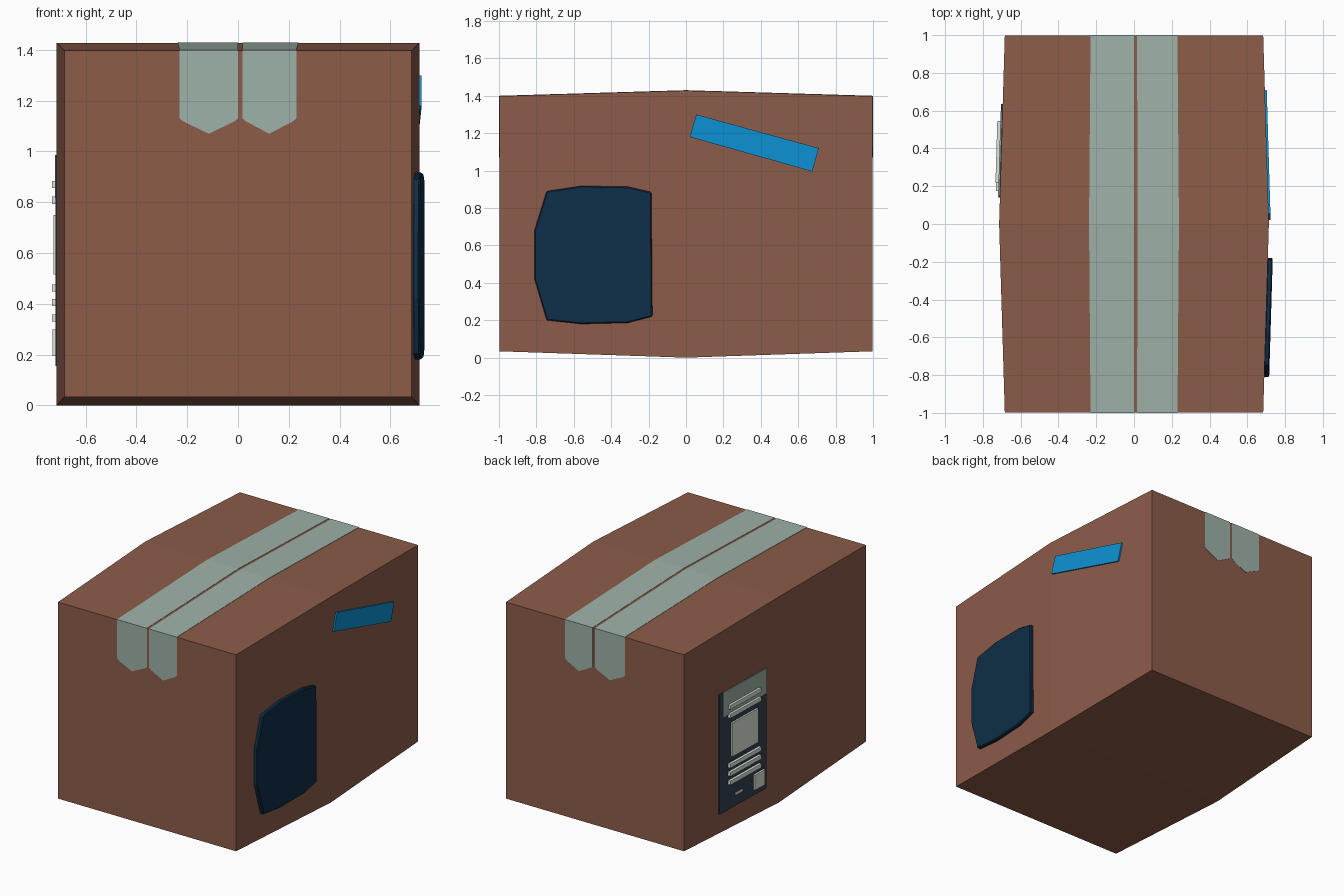
import bpy, bmesh
from mathutils import Vector

if "Cube" in bpy.data.objects:
    bpy.data.objects.remove(bpy.data.objects["Cube"])


def material(name, r, g, b):
    lin = [((c / 255 + 0.055) / 1.055) ** 2.4 if c > 10 else c / 255 / 12.92 for c in (r, g, b)]
    m = bpy.data.materials.new(name)
    m.diffuse_color = (*lin, 1)
    m.use_nodes = True
    m.node_tree.nodes["Principled BSDF"].inputs["Base Color"].default_value = m.diffuse_color
    return m


CARD = material("cardboard brown", 140, 92, 73)
TAPE = material("tape grey green", 158, 178, 168)
NAVY = material("dark navy", 14, 46, 72)
BLUE = material("bright blue", 14, 146, 212)
SLATE = material("label slate", 50, 64, 80)
PALE = material("label pale", 222, 230, 218)


def half_width(y):
    # the box swells towards its middle
    return 0.714 - 0.03 * abs(y)


def finish(name, bm, mat):
    bmesh.ops.recalc_face_normals(bm, faces=bm.faces[:])
    me = bpy.data.meshes.new(name)
    bm.to_mesh(me)
    bm.free()
    me.materials.append(mat)
    ob = bpy.data.objects.new(name, me)
    bpy.context.collection.objects.link(ob)
    return ob


def prism(name, bottom, top, mat):
    """Closed solid between two matching outlines."""
    bm = bmesh.new()
    a = [bm.verts.new(p) for p in bottom]
    b = [bm.verts.new(p) for p in top]
    bm.faces.new(a)
    bm.faces.new(b)
    n = len(a)
    for i in range(n):
        j = (i + 1) % n
        bm.faces.new((a[i], a[j], b[j], b[i]))
    return finish(name, bm, mat)


def side_plate(name, side, outline, height, mat, base=-0.004):
    """Plate on the left (-1) or right (1) wall; outline is in (y, z)."""
    def at(h):
        return [(side * (half_width(y) + h), y, z) for y, z in outline]
    return prism(name, at(base), at(height), mat)


def rect(y0, y1, z0, z1):
    return [(y0, z0), (y1, z0), (y1, z1), (y0, z1)]


# Box: three cross-sections, the middle one larger
bm = bmesh.new()
rings = []
for y, z0, z1 in ((-0.998, 0.034, 1.398), (0, 0, 1.428), (0.998, 0.034, 1.398)):
    w = half_width(y)
    rings.append([bm.verts.new((x, y, z)) for x, z in ((-w, z0), (w, z0), (w, z1), (-w, z1))])
for a, b in zip(rings, rings[1:]):
    for i in range(4):
        j = (i + 1) % 4
        bm.faces.new((a[i], a[j], b[j], b[i]))
bm.faces.new(rings[0])
bm.faces.new(rings[2])
finish("cardboard_box", bm, CARD)

# Two tape strips over the top, with pointed ends hanging at front and back
for label, x0, x1 in (("left", -0.23, 0.0), ("right", 0.017, 0.23)):
    for end, s in (("front", -1), ("back", 1)):
        m0, m1 = x0 * 1.035, x1 * 1.035
        top = [(x0, s, 1.4), (x1, s, 1.4), (m1, 0, 1.43), (m0, 0, 1.43)]
        low = [Vector(p) - Vector((0, 0, 0.004)) for p in top]
        prism(f"tape_top_{label}_{end}", low, top, TAPE)
        mid = (x0 + x1) / 2
        flap = [(x0, 1.4), (x0, 1.13), (x0 + 0.015, 1.118), (mid, 1.07),
                (x1 - 0.015, 1.118), (x1, 1.13), (x1, 1.4)]
        prism(f"tape_flap_{label}_{end}", [(x, s * 0.996, z) for x, z in flap],
              [(x, s, z) for x, z in flap], TAPE)

# Right wall: navy panel with chamfered rim
panel = side_plate("navy_panel", 1, [
    (-0.81, 0.68), (-0.745, 0.89), (-0.56, 0.918), (-0.31, 0.914), (-0.185, 0.885),
    (-0.18, 0.22), (-0.31, 0.186), (-0.56, 0.18), (-0.745, 0.2), (-0.81, 0.42)], 0.026, NAVY)
bev = panel.modifiers.new("rim", 'BEVEL')
bev.width = 0.006
bev.segments = 1

# Right wall: slanted blue strip
side_plate("blue_strip", 1, [(0.055, 1.30), (0.71, 1.12), (0.675, 0.995), (0.02, 1.18)], 0.01, BLUE)

# Left wall: shipping label with pale header and raised blocks
side_plate("label_back", -1, rect(0.14, 0.635, 0.155, 0.985), 0.008, SLATE)
side_plate("label_header", -1, rect(0.14, 0.595, 0.815, 0.987), 0.010, TAPE, 0.004)
for i, z in enumerate((0.87, 0.808, 0.462, 0.405, 0.345)):
    side_plate(f"label_bar_{i + 1}", -1, rect(0.22, 0.545, z - 0.014, z + 0.014), 0.026, PALE, 0.004)
side_plate("label_square", -1, rect(0.245, 0.515, 0.515, 0.75), 0.02, PALE, 0.004)
side_plate("label_small_block", -1, rect(0.175, 0.28, 0.195, 0.30), 0.022, PALE, 0.004)
side_plate("label_dash", -1, rect(0.40, 0.475, 0.232, 0.246), 0.012, PALE, 0.004)
